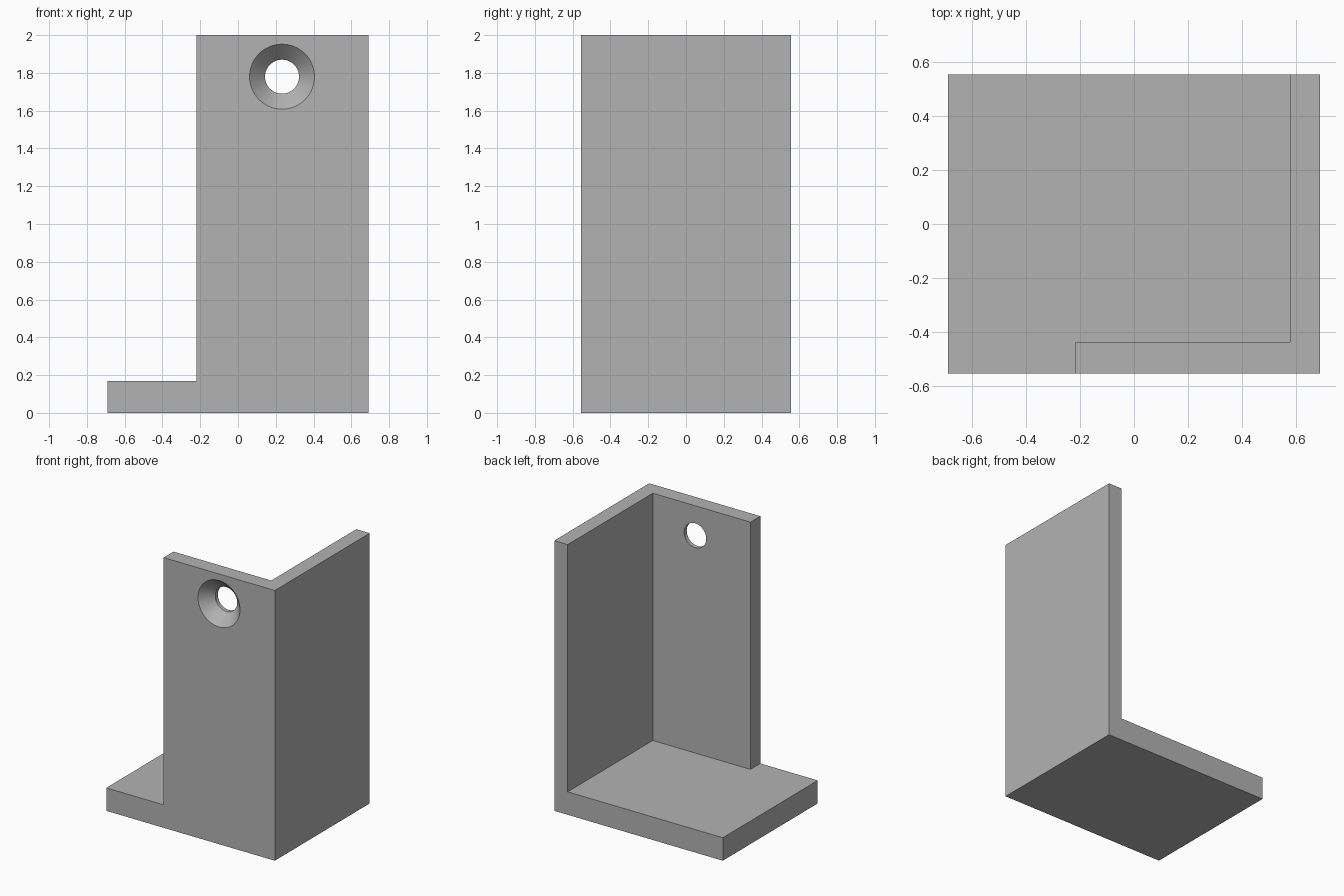
import bpy, bmesh
from math import radians
from mathutils import Matrix, Vector

if "Cube" in bpy.data.objects:
    bpy.data.objects.remove(bpy.data.objects["Cube"], do_unlink=True)

HX, HY, HEIGHT = 0.69, 0.555, 2.0
BASE = 0.17                            # base plate thickness
WALL_X, WALL_Y = 0.58, -0.44           # inner faces of the two walls
FRONT_EDGE = -0.22                     # free edge of the front wall
RIM, BORE, SINK = 0.172, 0.09, 0.085   # countersunk hole

grey = bpy.data.materials.new("plain_grey")
grey.use_nodes = True
grey.diffuse_color = (0.45, 0.45, 0.45, 1)
grey.node_tree.nodes["Principled BSDF"].inputs["Base Color"].default_value = (0.45, 0.45, 0.45, 1)


def make_object(name, bm):
    bmesh.ops.recalc_face_normals(bm, faces=bm.faces)
    mesh = bpy.data.meshes.new(name)
    bm.to_mesh(mesh)
    bm.free()
    mesh.materials.append(grey)
    obj = bpy.data.objects.new(name, mesh)
    bpy.context.collection.objects.link(obj)
    return obj


def prism(name, outline, z0, z1):
    bm = bmesh.new()
    face = bm.faces.new([bm.verts.new((x, y, z0)) for x, y in outline])
    top = bmesh.ops.extrude_face_region(bm, geom=[face])["geom"]
    bmesh.ops.translate(bm, vec=(0, 0, z1 - z0),
                        verts=[v for v in top if isinstance(v, bmesh.types.BMVert)])
    return make_object(name, bm)


def countersink(name, centre, outward):
    """Lathe a bore and cone, its axis along the outward face normal."""
    slope = (RIM - BORE) / SINK
    extra = 0.02
    profile = [(0, -0.3), (BORE, -0.3), (BORE, -SINK),
               (RIM + slope * extra, extra), (0, extra)]
    bm = bmesh.new()
    verts = [bm.verts.new((r, 0, z)) for r, z in profile]
    edges = [bm.edges.new(pair) for pair in zip(verts, verts[1:])]
    bmesh.ops.spin(bm, geom=verts + edges, cent=(0, 0, 0), axis=(0, 0, 1),
                   angle=radians(360), steps=64)
    bmesh.ops.remove_doubles(bm, verts=bm.verts, dist=0.0001)
    turn = Vector(outward).to_track_quat('Z', 'Y').to_matrix().to_4x4()
    bm.transform(Matrix.Translation(centre) @ turn)
    return make_object(name, bm)


# Solid block that becomes the bracket
bracket = prism("corner_bracket", [(-HX, -HY), (HX, -HY), (HX, HY), (-HX, HY)], 0, HEIGHT)

# Open space above the base, leaving two walls
cutters = [prism("open_space_cutter",
                 [(-1, -1), (FRONT_EDGE, -1), (FRONT_EDGE, WALL_Y),
                  (WALL_X, WALL_Y), (WALL_X, 1), (-1, 1)], BASE, 3)]

# Countersunk screw holes
cutters.append(countersink("front_hole_cutter", (0.233, -HY, 1.78), (0, -1, 0)))
cutters.append(countersink("side_hole_cutter", (HX, 0, 1.78), (1, 0, 0)))
for label, y in (("back", 0.222), ("near", -0.22)):
    cutters.append(countersink(f"base_{label}_hole_cutter", (-0.472, y, BASE), (0, 0, 1)))

bpy.context.view_layer.objects.active = bracket
bracket.select_set(True)
for cutter in cutters:
    mod = bracket.modifiers.new(cutter.name, 'BOOLEAN')
    mod.operation, mod.solver, mod.object = 'DIFFERENCE', 'EXACT', cutter
    bpy.ops.object.modifier_apply(modifier=mod.name)
    bpy.data.objects.remove(cutter, do_unlink=True)

bpy.ops.object.shade_smooth_by_angle(angle=radians(30))
